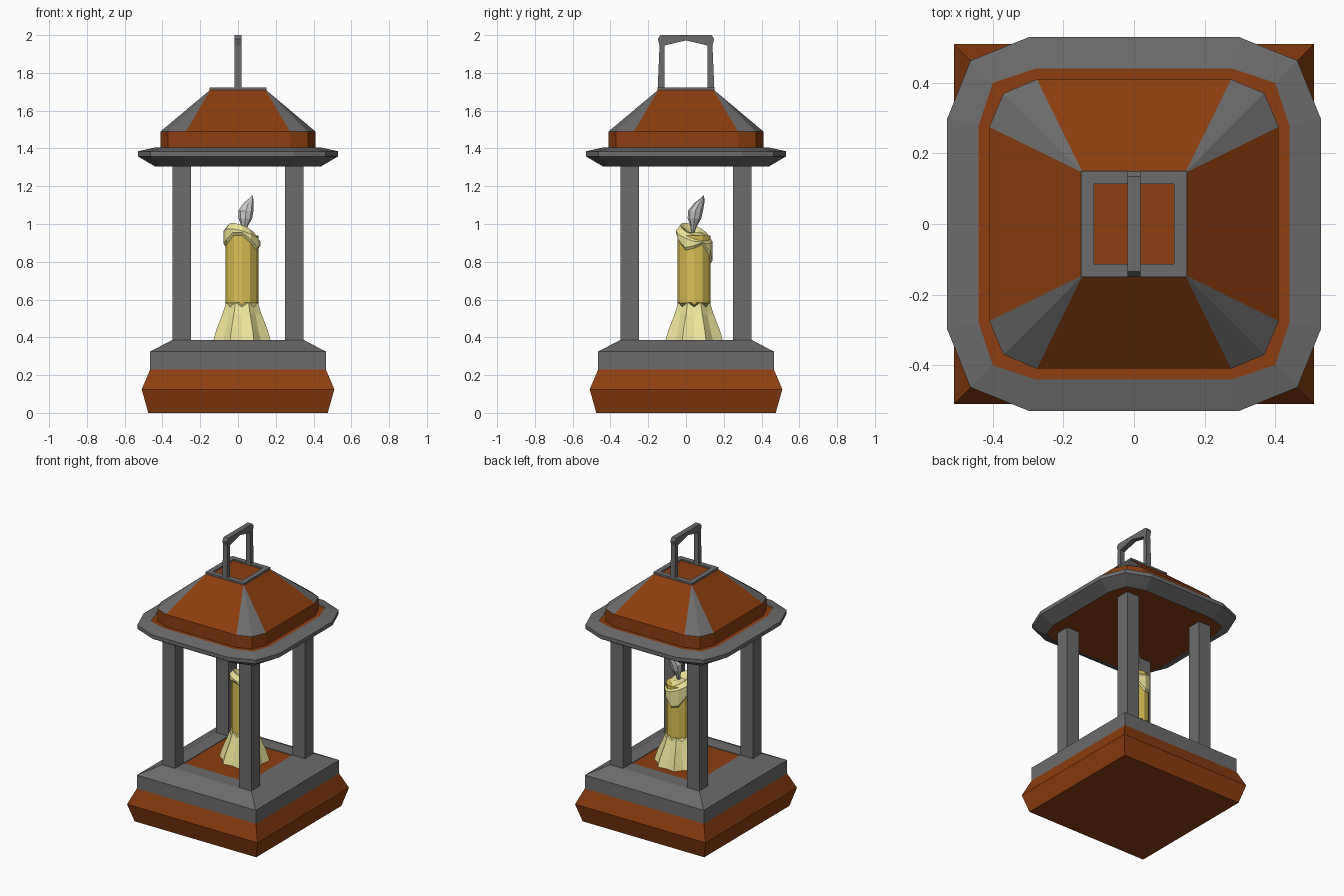
import bpy, bmesh
from math import sin, cos, pi

if "Cube" in bpy.data.objects:
    bpy.data.objects.remove(bpy.data.objects["Cube"])


def material(name, rgb):
    m = bpy.data.materials.new(name)
    m.diffuse_color = (*rgb, 1)
    m.use_nodes = True
    m.node_tree.nodes["Principled BSDF"].inputs["Base Color"].default_value = m.diffuse_color
    return m


WOOD = material("wood", (0.26, 0.047, 0.005))
METAL = material("metal", (0.15, 0.15, 0.15))
WAX = material("wax", (0.72, 0.53, 0.09))
PALE_WAX = material("pale_wax", (0.85, 0.78, 0.33))


def loft(name, rings, mats=(), closed=False, pick=None):
    """Skin rings of equal length; cap both ends, or join last ring to first."""
    bm = bmesh.new()
    vs = [[bm.verts.new(p) for p in r] for r in rings]
    n = len(rings[0])
    for k in range(len(vs) if closed else len(vs) - 1):
        a, b = vs[k], vs[(k + 1) % len(vs)]
        for i in range(n):
            j = (i + 1) % n
            f = bm.faces.new((a[i], a[j], b[j], b[i]))
            if pick:
                f.material_index = pick(k, i)
    if not closed:
        bm.faces.new(vs[0][::-1])
        bm.faces.new(vs[-1])
    bmesh.ops.remove_doubles(bm, verts=bm.verts, dist=1e-4)
    bmesh.ops.recalc_face_normals(bm, faces=bm.faces)
    me = bpy.data.meshes.new(name)
    bm.to_mesh(me)
    bm.free()
    for m in mats:
        me.materials.append(m)
    ob = bpy.data.objects.new(name, me)
    bpy.context.collection.objects.link(ob)
    return ob


def square(h, z, cx=0, cy=0):
    return [(cx + sx * h, cy + sy * h, z) for sx, sy in ((1, -1), (1, 1), (-1, 1), (-1, -1))]


def rounded(a, b, c, z):
    """Square of half size a, each corner cut by two edges."""
    pts = []
    for x, y in ((a, b), (c, c), (b, a)):
        pts.append((x, y))
    out = []
    for _ in range(4):
        out += [(x, y, z) for x, y in pts]
        pts = [(-y, x) for x, y in pts]
    return out


CX, CY = 0.021, 0.043


def circle(n, r, z, cx=CX, cy=CY):
    """Ring whose r and z may be functions of index."""
    out = []
    for i in range(n):
        t = 2 * pi * i / n
        ri = r(i) if callable(r) else r
        zi = z(i) if callable(z) else z
        out.append((cx + ri * cos(t), cy + ri * sin(t), zi))
    return out


# Base
loft("base_block", [square(0.475, 0), square(0.51, 0.125), square(0.465, 0.23)], [WOOD])
loft("base_frame", [square(h, z) for h, z in
     ((0.465, 0.23), (0.465, 0.325), (0.35, 0.385), (0.25, 0.385), (0.25, 0.23))], [METAL], closed=True)
loft("base_floor", [square(0.25, 0.33), square(0.25, 0.381)], [WOOD])

# Corner posts
for name, sx, sy in (("front_left", -1, -1), ("front_right", 1, -1),
                     ("back_left", -1, 1), ("back_right", 1, 1)):
    loft(name + "_post", [square(0.049, z, sx * 0.299, sy * 0.299) for z in (0.37, 1.32)], [METAL])

# Eave rim and roof with metal hip corners
rim_in, rim_out = (0.44, 0.28, 0.4), (0.53, 0.297, 0.463)
loft("eave_rim", [rounded(*rim_in, 1.305), rounded(*rim_out, 1.358),
                  rounded(*rim_out, 1.385), rounded(*rim_in, 1.405)], [METAL], closed=True)
wall = (0.41, 0.275, 0.37)
loft("roof", [rounded(*rim_in, 1.312), rounded(*rim_in, 1.403), rounded(*wall, 1.403),
              rounded(*wall, 1.49), rounded(0.145, 0.145, 0.145, 1.712)],
     [WOOD, METAL], pick=lambda k, i: int(k == 3 and i % 3 != 2))
loft("roof_top_frame", [square(h, z) for h, z in
     ((0.15, 1.71), (0.15, 1.723), (0.114, 1.723), (0.114, 1.71))], [METAL], closed=True)

# Carrying handle: half profile mirrored in y, extruded along x
half = [(0.114, 1.715), (0.15, 1.715), (0.14, 1.945), (0.149, 1.98), (0.135, 2.0)]
inner = [(0.114, 1.945)]
outline = half + [(-y, z) for y, z in half[::-1] + inner] + [(0, 1.972)] + inner
loft("handle", [[(x, y, z) for y, z in outline] for x in (-0.018, 0.018)], [METAL])

# Candle
loft("candle_body", [circle(12, 0.087, 0.5), circle(12, 0.087, 0.94)], [WAX])
N = 16
loft("melted_base", [circle(N, lambda i: 0.165 if i % 2 else 0.142, 0.381),
                     circle(N, lambda i: 0.147 if i % 2 else 0.122, 0.44),
                     circle(N, lambda i: 0.113 if i % 2 else 0.101, 0.52),
                     circle(N, lambda i: 0.09, lambda i: 0.585 if i % 2 else 0.56)], [PALE_WAX])
drip = [.87, .89, .84, .79, .80, .86, .88, .90, .94, .94, .90, .86]


def tilt(base):
    return lambda i: base - 0.028 * (cos(pi * i / 6) + sin(pi * i / 6))


loft("melted_top", [circle(12, 0.086, lambda i: drip[i]),
                    circle(12, 0.097, lambda i: drip[i] + 0.015),
                    circle(12, 0.097, tilt(0.936)),
                    circle(12, 0.074, tilt(0.966)),
                    circle(12, 0.035, 0.955)], [PALE_WAX])

# Flame, leaning toward its tip
loft("flame", [circle(8, r, z, x, y) for r, z, x, y in
     ((0.008, 0.95, 0.03, 0.035), (0.018, 0.99, 0.035, 0.04), (0.036, 1.03, 0.039, 0.045),
      (0.04, 1.07, 0.042, 0.05), (0.027, 1.11, 0.055, 0.07), (0.011, 1.135, 0.07, 0.086),
      (0.002, 1.15, 0.075, 0.092))])
